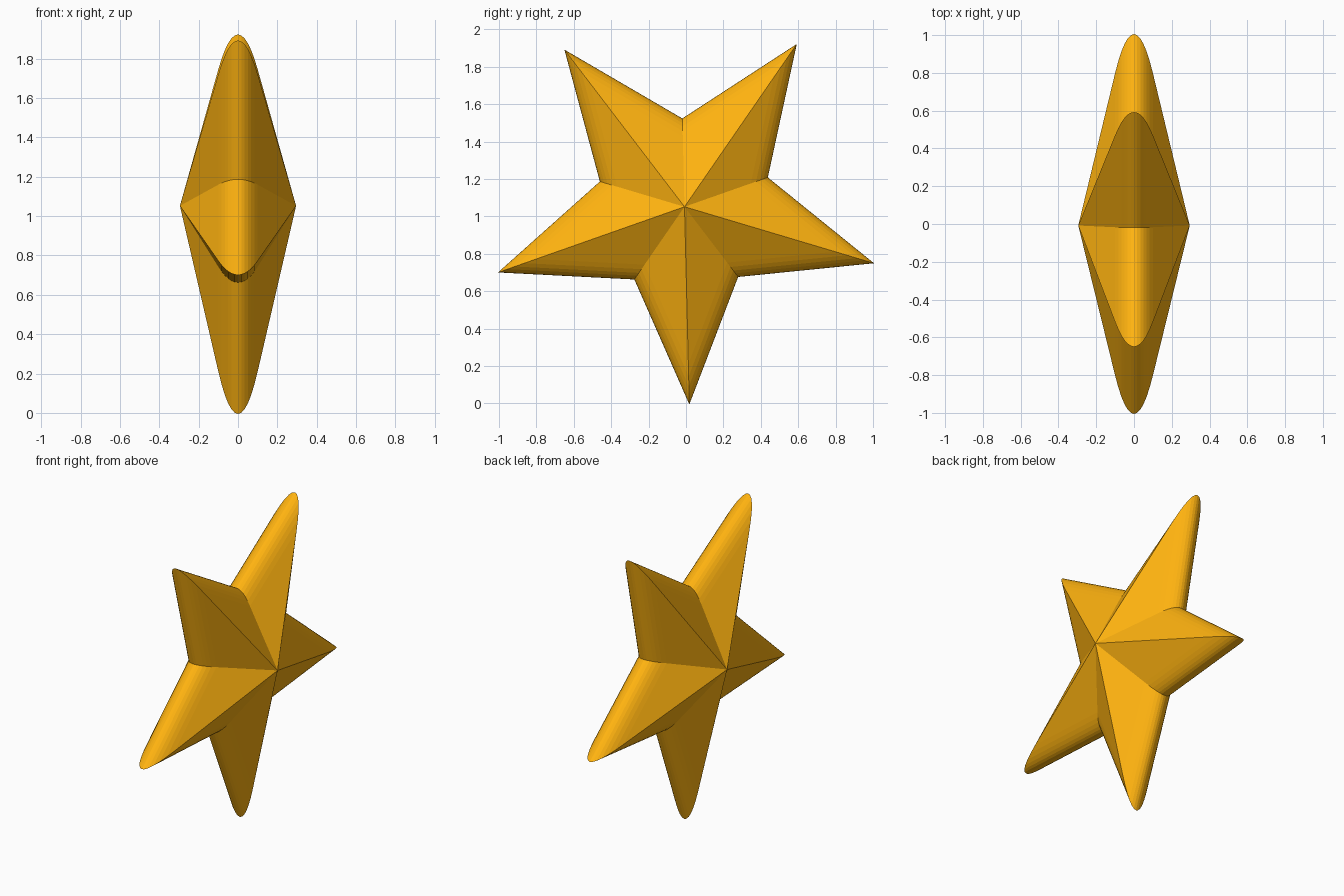
import bpy, bmesh, math

if "Cube" in bpy.data.objects:
    bpy.data.objects.remove(bpy.data.objects["Cube"])

# Five-pointed star outline in the YZ plane, tilted slightly
R_TIP, R_IN, TILT = 1.052, 0.47, math.radians(1.4)
CY, CZ = -0.008, 1.0517
HALF, BAND_X, BAND_S, CORNER_S = 0.295, 0.1, 0.8, 1.21
SEG = 12

outline = []
for i in range(10):
    a = -math.pi / 2 + TILT + i * math.pi / 5
    r = R_IN if i % 2 else R_TIP
    outline.append((r * math.cos(a), r * math.sin(a)))

# Rounded rim: rings of the outline, scaled along a curve from front to back
bm = bmesh.new()
rings = []
for k in range(SEG + 1):
    t = k / SEG
    x = BAND_X * (1 - 2 * t)
    s = BAND_S + (CORNER_S - BAND_S) * 2 * t * (1 - t)
    rings.append([bm.verts.new((x, CY + y * s, CZ + z * s)) for y, z in outline])
for a, b in zip(rings, rings[1:]):
    for i in range(10):
        j = (i + 1) % 10
        bm.faces.new((a[i], b[i], b[j], a[j]))

# Faceted pyramids meeting at a central peak on each side
for ring, x in ((rings[0], HALF), (rings[-1], -HALF)):
    peak = bm.verts.new((x, CY, CZ))
    for i in range(10):
        bm.faces.new((peak, ring[i], ring[(i + 1) % 10]))
bmesh.ops.recalc_face_normals(bm, faces=bm.faces)

mesh = bpy.data.meshes.new("star")
bm.to_mesh(mesh)
bm.free()
star = bpy.data.objects.new("star", mesh)
bpy.context.collection.objects.link(star)

# Golden orange colour
mat = bpy.data.materials.new("gold")
mat.diffuse_color = (1.0, 0.45, 0.005, 1)
mat.use_nodes = True
mat.node_tree.nodes["Principled BSDF"].inputs["Base Color"].default_value = mat.diffuse_color
mesh.materials.append(mat)
